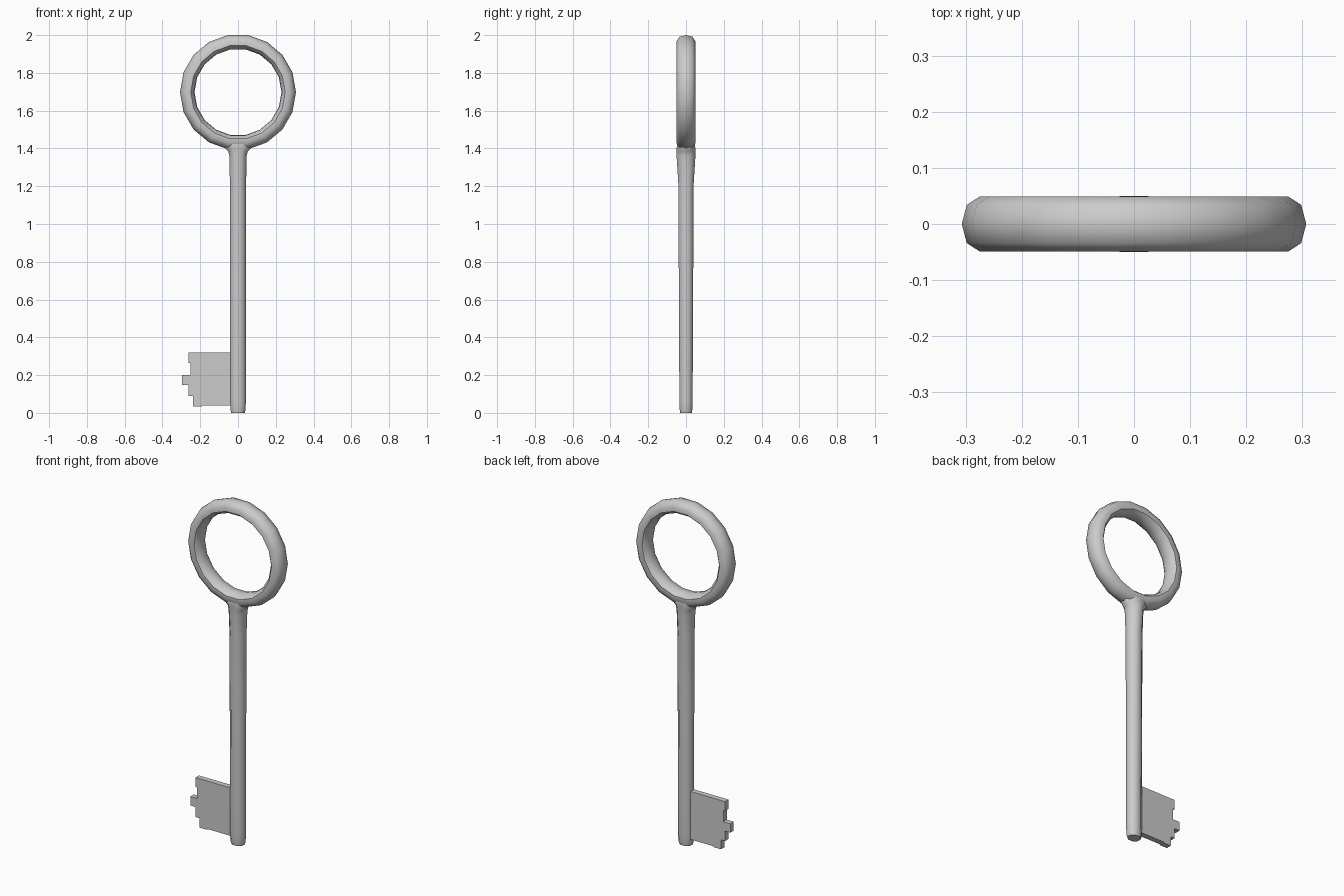
import bpy, bmesh
from math import sin, cos, pi, radians

if "Cube" in bpy.data.objects:
    bpy.data.objects.remove(bpy.data.objects["Cube"])


def finish(name, bm, smooth=None):
    bmesh.ops.recalc_face_normals(bm, faces=bm.faces[:])
    mesh = bpy.data.meshes.new(name)
    bm.to_mesh(mesh)
    bm.free()
    ob = bpy.data.objects.new(name, mesh)
    bpy.context.collection.objects.link(ob)
    if smooth:
        bpy.ops.object.select_all(action='DESELECT')
        ob.select_set(True)
        bpy.context.view_layer.objects.active = ob
        bpy.ops.object.shade_smooth_by_angle(angle=radians(smooth))
    return ob


def loft(bm, loops, closed=False):
    rings = [[bm.verts.new(p) for p in loop] for loop in loops]
    n = len(rings[0])
    pairs = list(zip(rings, rings[1:]))
    if closed:
        pairs.append((rings[-1], rings[0]))
    for a, b in pairs:
        for i in range(n):
            j = (i + 1) % n
            bm.faces.new((a[i], a[j], b[j], b[i]))
    if not closed:
        bm.faces.new(rings[0])
        bm.faces.new(rings[-1])


# Bow: rounded section (radius, y) swept round an 18-sided ring
half = [(.307, 0), (.298, .034), (.275, .049), (.25, .049), (.234, .03), (.23, 0)]
section = half + [(r, -y) for r, y in half[-2:0:-1]]
bm = bmesh.new()
loft(bm, [[(r * cos(a), y, 1.698 + r * sin(a)) for r, y in section]
          for a in (2 * pi * k / 18 for k in range(18))], closed=True)
finish("bow_ring", bm, 50)

# Shank: octagonal bar, deepening and flaring into the bow (z, half x, half y)
stations = [(0, .036, .031), (.012, .039, .033), (.06, .042, .035),
            (.7, .042, .038), (1.22, .043, .041), (1.36, .046, .050),
            (1.385, .052, .050), (1.405, .072, .049), (1.43, .072, .046)]
f = 1 / cos(pi / 8)
bm = bmesh.new()
loft(bm, [[(f * hx * cos(a), f * hy * sin(a), z)
           for a in (pi / 8 + pi / 4 * k for k in range(8))]
          for z, hx, hy in stations])
finish("shank", bm, 50)

# Bit: stepped flat plate
outline = [(-.02, .32), (-.263, .32), (-.263, .265), (-.252, .265), (-.252, .2),
           (-.297, .2), (-.297, .148), (-.263, .148), (-.263, .09), (-.237, .09),
           (-.237, .035), (-.19, .035), (-.19, .04), (-.02, .04)]
t = .016
bm = bmesh.new()
loft(bm, [[(x, y, z) for x, z in outline] for y in (-t, t)])
finish("bit", bm)
